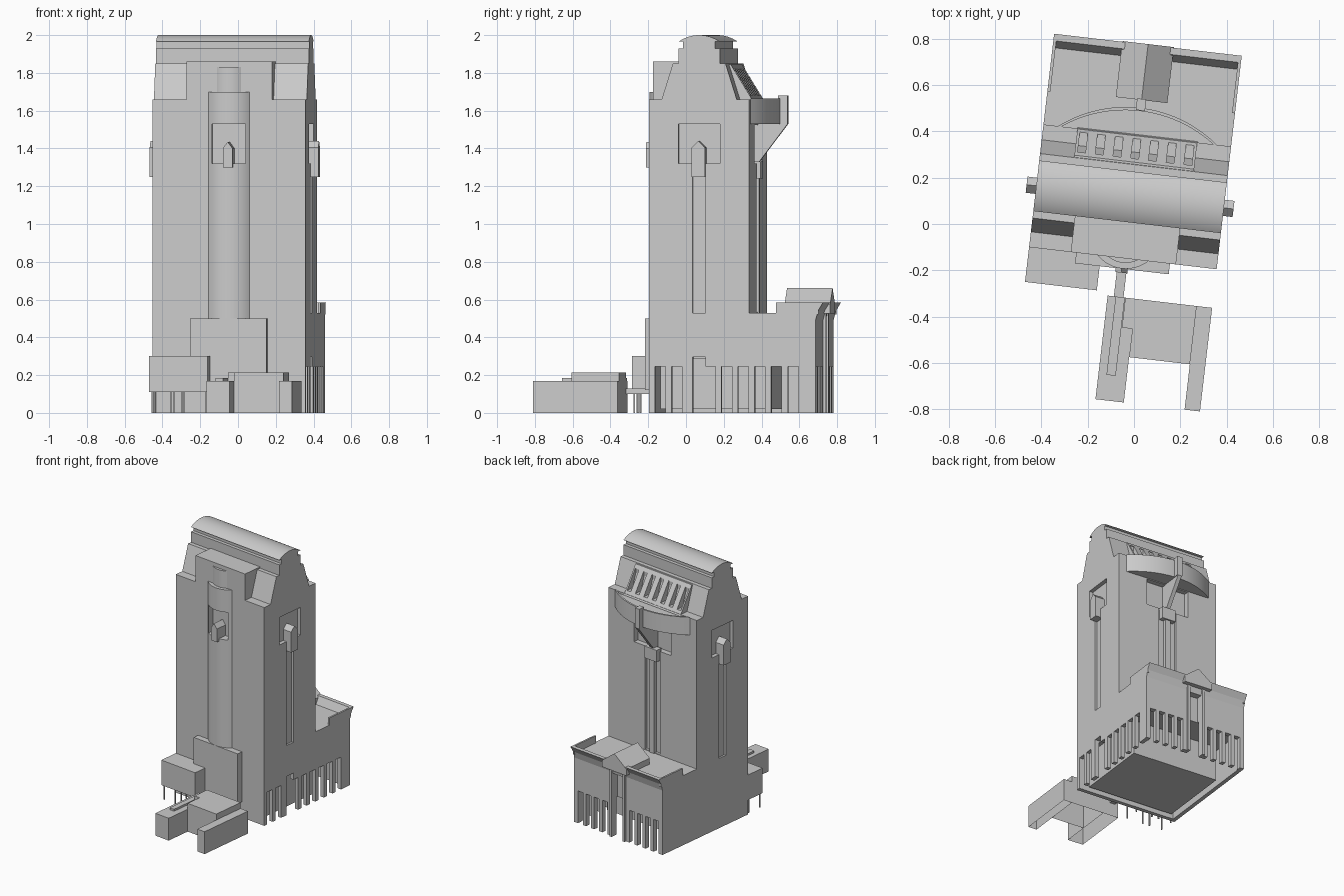
import bpy, bmesh, math

if "Cube" in bpy.data.objects:
    bpy.data.objects.remove(bpy.data.objects["Cube"])

TURN = math.radians(-6.7)          # whole building is turned on its plot
L, R, C = -0.438, 0.377, -0.03     # side walls and centre line
F, B, M = -0.152, 0.381, 0.1145    # tower front, back and middle

stone = bpy.data.materials.new("grey_stone")
stone.use_nodes = True
stone.diffuse_color = (0.6, 0.6, 0.6, 1)
bsdf = next(n for n in stone.node_tree.nodes if n.type == "BSDF_PRINCIPLED")
bsdf.inputs["Base Color"].default_value = (0.6, 0.6, 0.6, 1)


def finish(name, bm):
    bmesh.ops.recalc_face_normals(bm, faces=bm.faces)
    mesh = bpy.data.meshes.new(name)
    bm.to_mesh(mesh)
    bm.free()
    mesh.materials.append(stone)
    obj = bpy.data.objects.new(name, mesh)
    obj.rotation_euler.z = TURN
    bpy.context.collection.objects.link(obj)
    return obj


def add_prism(bm, pts, axis, a, b):
    """Extrude a 2D outline along one axis from a to b."""
    place = {"x": lambda p, t: (t, p[0], p[1]),
             "y": lambda p, t: (p[0], t, p[1]),
             "z": lambda p, t: (p[0], p[1], t)}[axis]
    low = [bm.verts.new(place(p, a)) for p in pts]
    high = [bm.verts.new(place(p, b)) for p in pts]
    bm.faces.new(low)
    bm.faces.new(high[::-1])
    for i in range(len(pts)):
        j = (i + 1) % len(pts)
        bm.faces.new((low[i], low[j], high[j], high[i]))


def prism(name, pts, axis, a, b):
    bm = bmesh.new()
    add_prism(bm, pts, axis, a, b)
    return finish(name, bm)


def boxes(name, spans, open_bottom=False):
    """One object from (x0, x1, y0, y1, z0, z1) spans."""
    bm = bmesh.new()
    for x0, x1, y0, y1, z0, z1 in spans:
        add_prism(bm, [(x0, y0), (x1, y0), (x1, y1), (x0, y1)], "z", z0, z1)
    obj = finish(name, bm)
    if open_bottom:
        bm = bmesh.new()
        bm.from_mesh(obj.data)
        down = [f for f in bm.faces if f.normal.z < -0.9]
        bmesh.ops.delete(bm, geom=down, context="FACES_ONLY")
        bm.to_mesh(obj.data)
        bm.free()
    return obj


def cut(obj, spans):
    """Cut boxes out of an object and bake the result."""
    cutter = boxes("cutter", spans)
    cutter.hide_render = True
    mod = obj.modifiers.new("cut", "BOOLEAN")
    mod.operation, mod.solver, mod.object = "DIFFERENCE", "EXACT", cutter
    mod.use_self = True
    bpy.context.view_layer.update()
    graph = bpy.context.evaluated_depsgraph_get()
    baked = bpy.data.meshes.new_from_object(obj.evaluated_get(graph))
    obj.modifiers.clear()
    obj.data = baked
    bpy.data.objects.remove(cutter)


def arc(half, rise, steps=24):
    """Shallow circular arc as (offset, height) pairs."""
    r = (half * half + rise * rise) / (2 * rise)
    top = math.asin(half / r)
    angles = [-top + 2 * top * i / steps for i in range(steps + 1)]
    return [(r * math.sin(a), r * math.cos(a) - r + rise) for a in angles]


def smooth(obj):
    bpy.ops.object.select_all(action="DESELECT")
    obj.select_set(True)
    bpy.context.view_layer.objects.active = obj
    bpy.ops.object.shade_smooth_by_angle(angle=math.radians(25))


# Tower with stepped, sloping shoulders
half = [(0.2665, 0.3), (0.2665, 1.66), (0.2, 1.66), (0.14, 1.85), (0.11, 1.85),
        (0.11, 1.93), (0.085, 1.93), (0.085, 1.97)]
outline = [(M + w, z) for w, z in half] + [(M - w, z) for w, z in reversed(half)]
tower = prism("tower", outline, "x", L, R)
front_niche = (C - 0.09, C + 0.09, -0.3, -0.125, 1.32, 1.53)
cut(tower, [
    front_niche,
    (R - 0.03, R + 0.1, M - 0.11, M + 0.11, 1.32, 1.53),
    (L - 0.1, L + 0.03, M - 0.11, M + 0.11, 1.32, 1.53),
    (R - 0.015, R + 0.1, M - 0.035, M + 0.035, 0.5, 1.325),
    (L - 0.1, L + 0.015, M - 0.035, M + 0.035, 0.5, 1.325),
    (C - 0.17, C + 0.17, B - 0.04, B + 0.1, 1.32, 1.525),
    (C - 0.07, C + 0.07, B - 0.02, B + 0.1, 0.535, 1.325),
])
smooth(prism("vaulted_roof", [(M + w, 1.965 + h) for w, h in arc(0.11, 0.035)],
             "x", L, R))

# Front block between the shoulders and the bowed bay below it
boxes("front_parapet_block", [(-0.257, 0.2, F, 0.02, 1.65, 1.86)])
for name, w, rise, top in (("bowed_bay", 0.11, 0.045, 1.7),
                           ("upper_bowed_bay", 0.065, 0.02, 1.83)):
    pts = [(C + x, F - h) for x, h in arc(w, rise)]
    pts += [(C + w, F + 0.01), (C - w, F + 0.01)]
    bay = prism(name, pts, "z", 0.45, top)
    cut(bay, [front_niche])
    smooth(bay)

# Pointed lanterns in the niches
def pointed(mid, w, low, high):
    return [(mid - w, low), (mid + w, low), (mid + w, high - 0.035),
            (mid, high), (mid - w, high - 0.035)]


prism("front_lantern", pointed(C, 0.026, 1.3, 1.435), "y", -0.215, -0.12)
prism("left_lantern", pointed(M, 0.035, 1.25, 1.44), "x", R - 0.04, R + 0.042)
prism("right_lantern", pointed(M, 0.035, 1.25, 1.44), "x", L - 0.042, L + 0.04)

# Slotted sloping panel on the rear shoulder
panel = prism("slotted_panel", [(0.24, 1.65), (0.385, 1.65), (0.265, 1.845), (0.24, 1.845)],
              "x", C - 0.26, C + 0.26)
slots = [C + (i - 3) * 0.077 for i in range(7)]
cut(panel, [(x - 0.017, x + 0.017, 0.275, 0.5, 1.68, 1.82) for x in slots])

# Curved rear balcony with parapet, bracket and post
bow = [(C + x, B + h) for x, h in arc(0.345, 0.12)]
inner = [(C + x, B + h) for x, h in arc(0.33, 0.106)]
smooth(prism("balcony_floor", bow, "z", 1.53, 1.645))
smooth(prism("balcony_rim", bow + inner[::-1], "z", 1.64, 1.665))
prism("balcony_bracket", [(B - 0.04, 1.32), (B, 1.32), (0.54, 1.53), (B - 0.04, 1.535)],
      "x", C - 0.015, C + 0.015)
boxes("balcony_post", [(C - 0.02, C + 0.02, 0.49, 0.54, 1.53, 1.68)])
boxes("rear_pilaster", [(C - 0.02, C + 0.02, B - 0.03, B + 0.008, 0.52, 1.25),
                        (C - 0.055, C + 0.055, B - 0.03, B + 0.02, 1.24, 1.33)])

# Hollow podium with a colonnade on its left and rear sides
REAR = 0.735
podium = boxes("podium", [(L, R, F, REAR, 0, 0.53)])
gaps = [(L + 0.03, R - 0.03, F + 0.03, REAR - 0.035, -0.1, 0.285)]
for i in range(11):
    y = -0.093 + 0.0885 * i
    if i != 2:
        gaps.append((R - 0.04, R + 0.1, y - 0.028, y + 0.028 if i < 9 else y + 0.02, -0.1, 0.245))
gaps = [g for g in gaps if g[3] < REAR - 0.02]
gaps.append((R - 0.04, R + 0.1, M - 0.035, M + 0.035, -0.1, 0.295))
for side in (-1, 1):
    for i in range(4):
        x = C + side * (0.125 + 0.075 * i)
        gaps.append((x - 0.023, x + 0.023, REAR - 0.05, REAR + 0.1, -0.1, 0.245))
gaps.append((C - 0.05, C + 0.05, REAR - 0.05, REAR + 0.1, -0.1, 0.48))
cut(podium, gaps)
boxes("inner_core", [(-0.38, 0.31, -0.1, 0.47, 0.02, 0.3)])

# Terrace parapets, flared cornice and gabled gate roof
prism("flared_cornice", [(REAR - 0.02, 0.49), (REAR, 0.49), (0.748, 0.54), (0.775, 0.585),
                         (0.745, 0.585), (REAR - 0.02, 0.53)], "x", L, R)
boxes("terrace_parapet", [(L, L + 0.013, 0.525, 0.75, 0.52, 0.585),
                          (R - 0.013, R, 0.525, 0.75, 0.52, 0.585)])
prism("gate_roof", [(C - 0.112, 0.525), (C + 0.112, 0.525), (C + 0.112, 0.575),
                    (C, 0.66), (C - 0.112, 0.575)], "y", 0.535, 0.778)
for side in (-1, 1):
    x = C + side * 0.06
    boxes("gate_jamb", [(x - 0.01, x + 0.01, REAR - 0.03, REAR + 0.015, 0, 0.53)])

# Front entrance block and raised side annex on thin legs
boxes("entrance_block", [(-0.233, 0.174, -0.198, F + 0.01, 0.12, 0.5)])
boxes("side_annex", [(L, -0.126, -0.303, F + 0.01, 0.11, 0.3)])
boxes("annex_legs", [(x, x + 0.008, y, y + 0.008, 0, 0.12)
                     for x in (L + 0.012, -0.325, -0.27, -0.14) for y in (-0.295, -0.18)])

# Forecourt: two arms, a central hall and a link bridge
boxes("right_arm", [(-0.077, 0.046, -0.77, -0.32, 0, 0.17)], True)
boxes("left_arm", [(0.31, 0.377, -0.77, -0.32, 0, 0.17)], True)
boxes("central_hall", [(0.046, 0.31, -0.573, -0.32, 0, 0.215)], True)
boxes("hall_step", [(0.0, 0.05, -0.45, -0.32, 0.16, 0.215)])
boxes("arm_ridge", [(-0.042, -0.002, -0.66, -0.32, 0.16, 0.185)])
boxes("link_bridge", [(-0.05, -0.008, -0.33, F, 0.1, 0.13)])
